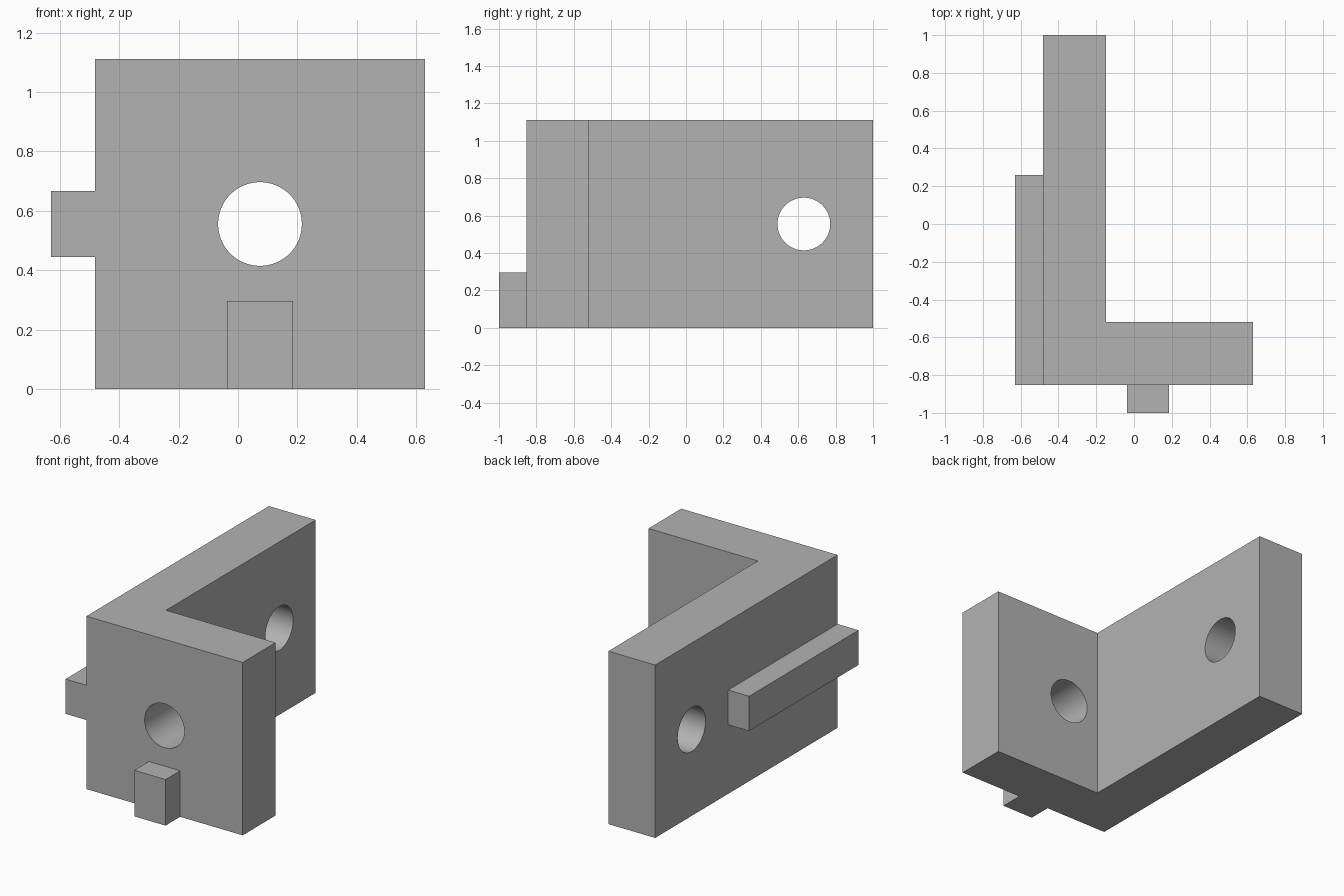
import bpy
import bmesh
from math import radians
from mathutils import Vector

cube = bpy.data.objects.get("Cube")
if cube:
    bpy.data.objects.remove(cube, do_unlink=True)

grey = bpy.data.materials.new("plain grey")
grey.use_nodes = True
colour = (0.45, 0.45, 0.45, 1)
grey.diffuse_color = colour
grey.node_tree.nodes["Principled BSDF"].inputs["Base Color"].default_value = colour

# Main dimensions
HEIGHT = 1.111
LEFT, RIGHT = 0.63, -0.481
FRONT, BACK = -0.852, 1.0
THICK = 0.333
HOLE_RADIUS = 0.141


def prism(name, outline, bottom, top):
    """Extrude a plan outline upwards into a solid."""
    bm = bmesh.new()
    face = bm.faces.new([bm.verts.new((x, y, bottom)) for x, y in outline])
    moved = bmesh.ops.extrude_face_region(bm, geom=[face])["geom"]
    bmesh.ops.translate(bm, vec=Vector((0, 0, top - bottom)),
                        verts=[v for v in moved if isinstance(v, bmesh.types.BMVert)])
    bmesh.ops.recalc_face_normals(bm, faces=bm.faces)
    mesh = bpy.data.meshes.new(name)
    bm.to_mesh(mesh)
    bm.free()
    mesh.materials.append(grey)
    obj = bpy.data.objects.new(name, mesh)
    bpy.context.collection.objects.link(obj)
    return obj


def block(name, x0, x1, y0, y1, z0, z1):
    return prism(name, [(x0, y0), (x1, y0), (x1, y1), (x0, y1)], z0, z1)


def drill(obj, location, rotation):
    """Cut a round hole through one wall."""
    bpy.ops.mesh.primitive_cylinder_add(vertices=64, radius=HOLE_RADIUS, depth=0.6,
                                        location=location, rotation=rotation)
    cutter = bpy.context.object
    cutter.name = "hole_cutter"
    cutter.hide_render = True
    cutter.data.materials.append(grey)
    bpy.context.view_layer.objects.active = obj
    mod = obj.modifiers.new("hole", "BOOLEAN")
    mod.operation = "DIFFERENCE"
    mod.solver = "EXACT"
    mod.object = cutter
    bpy.ops.object.modifier_apply(modifier=mod.name)
    bpy.data.objects.remove(cutter, do_unlink=True)


# L-shaped bracket: short front wall and long side wall
inner_x, inner_y = RIGHT + THICK, FRONT + THICK
bracket = prism("corner_bracket",
                [(RIGHT, FRONT), (LEFT, FRONT), (LEFT, inner_y),
                 (inner_x, inner_y), (inner_x, BACK), (RIGHT, BACK)], 0, HEIGHT)

# One hole through each wall
drill(bracket, (0.074, FRONT + THICK / 2, HEIGHT / 2), (radians(90), 0, 0))
drill(bracket, (RIGHT + THICK / 2, 0.63, HEIGHT / 2), (0, radians(90), 0))

# Smooth hole walls, sharp corners
bpy.ops.object.select_all(action="DESELECT")
bracket.select_set(True)
bpy.context.view_layer.objects.active = bracket
bpy.ops.object.shade_smooth_by_angle(angle=radians(30))

# Rail along the outer side wall, and tab at the foot of the front wall
block("side_rail", -0.63, RIGHT, FRONT, 0.259, 0.444, 0.667)
block("front_tab", -0.037, 0.185, -1.0, FRONT, 0, 0.296)
